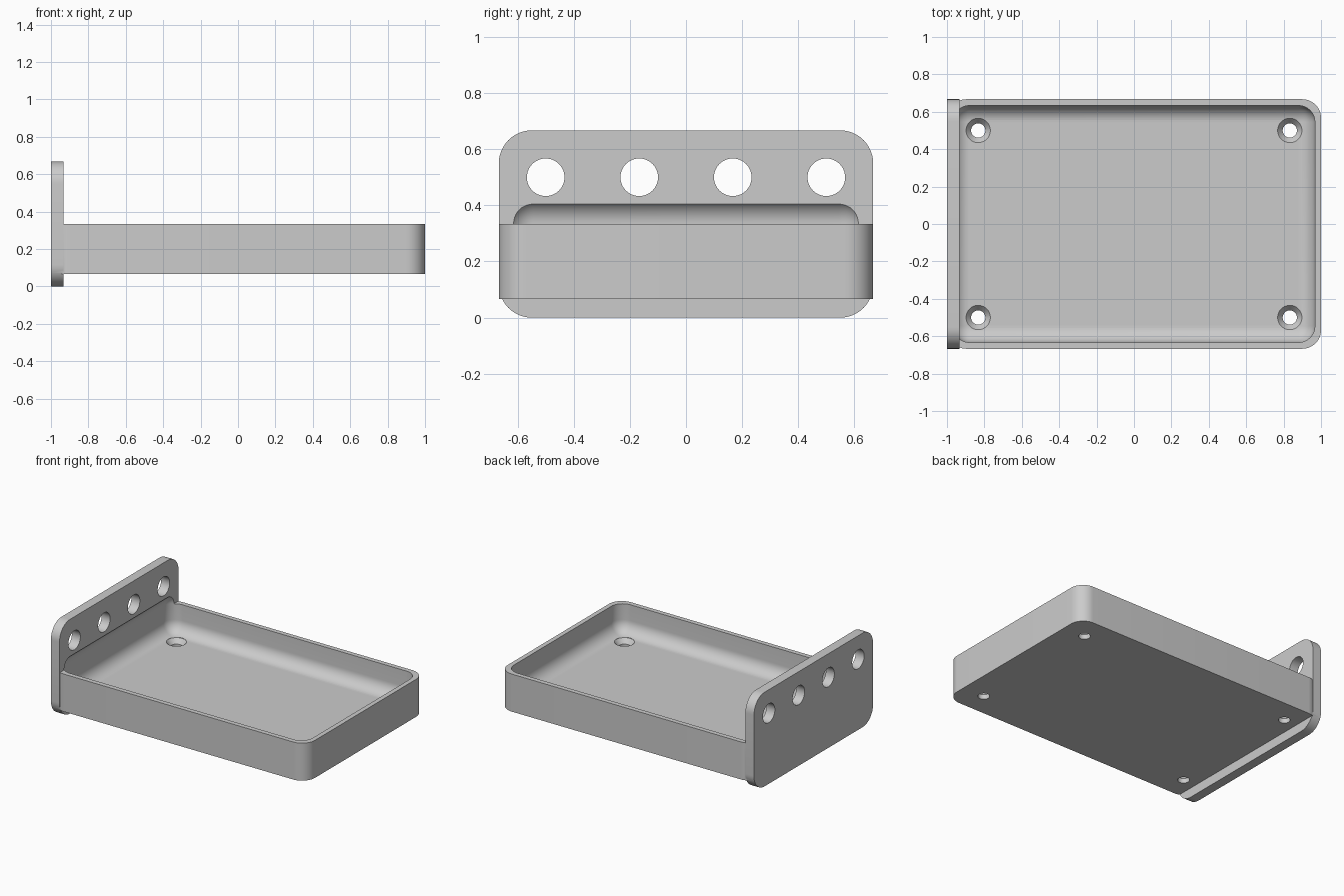
import bpy
import bmesh
from math import pi, cos, sin
from mathutils import Matrix

cube = bpy.data.objects.get("Cube")
if cube:
    bpy.data.objects.remove(cube, do_unlink=True)

grey = bpy.data.materials.new("plain grey")
grey.use_nodes = True
grey.diffuse_color = (0.6, 0.6, 0.6, 1)
grey.node_tree.nodes["Principled BSDF"].inputs["Base Color"].default_value = grey.diffuse_color


def make_object(name, bm):
    bmesh.ops.recalc_face_normals(bm, faces=bm.faces)
    mesh = bpy.data.meshes.new(name)
    bm.to_mesh(mesh)
    bm.free()
    mesh.materials.append(grey)
    obj = bpy.data.objects.new(name, mesh)
    bpy.context.collection.objects.link(obj)
    return obj


def rounded_box(name, low, high, radius, axis=None, segments=12):
    """Box with rounded edges: those along one axis, or all of them."""
    bm = bmesh.new()
    bmesh.ops.create_cube(bm, size=1)
    for v in bm.verts:
        for i in range(3):
            v.co[i] = high[i] if v.co[i] > 0 else low[i]
    edges = [e for e in bm.edges if axis is None
             or abs((e.verts[0].co - e.verts[1].co).normalized()[axis]) > 0.9]
    bmesh.ops.bevel(bm, geom=edges, offset=radius, segments=segments,
                    profile=0.5, affect='EDGES')
    return make_object(name, bm)


def turned(name, profile, matrix, sides=48):
    """Solid of revolution from (radius, height) pairs."""
    bm = bmesh.new()
    rings = [[bm.verts.new((r * cos(2 * pi * k / sides), r * sin(2 * pi * k / sides), z))
              for k in range(sides)] for r, z in profile]
    for a, b in zip(rings, rings[1:]):
        for k in range(sides):
            n = (k + 1) % sides
            bm.faces.new((a[k], a[n], b[n], b[k]))
    bm.faces.new(rings[0])
    bm.faces.new(rings[-1])
    bm.transform(matrix)
    return make_object(name, bm)


def combine(target, other, operation):
    mod = target.modifiers.new(operation.lower(), 'BOOLEAN')
    mod.operation, mod.solver, mod.object = operation, 'EXACT', other
    bpy.context.view_layer.objects.active = target
    bpy.ops.object.modifier_apply(modifier=mod.name)
    bpy.data.objects.remove(other, do_unlink=True)


# Tray body joined to the upright mounting plate
WIDTH = 0.667
FLOOR = 0.133
tray = rounded_box("tray_with_mounting_plate", (-0.997, -WIDTH, 0.067), (1, WIDTH, 0.333), 0.1, axis=2)
plate = rounded_box("mounting_plate", (-1, -WIDTH, 0), (-0.933, WIDTH, 0.667), 0.117, axis=0)
combine(tray, plate, 'UNION')

# Hollow with rounded edges, which also bites into the plate
hollow = rounded_box("hollow_cutter", (-0.967, -0.633, FLOOR), (0.967, 0.633, 0.423), 0.088)
combine(tray, hollow, 'DIFFERENCE')

# Countersunk holes in the floor
sink = [(0.038, 0.03), (0.038, FLOOR - 0.033), (0.065, FLOOR), (0.065, FLOOR + 0.04)]
for x in (-0.833, 0.833):
    for y in (-0.5, 0.5):
        combine(tray, turned("floor_hole_cutter", sink, Matrix.Translation((x, y, 0))), 'DIFFERENCE')

# Row of round holes through the plate
for i in range(4):
    place = Matrix.Translation((-0.967, -0.5 + i / 3, 0.5)) @ Matrix.Rotation(pi / 2, 4, 'Y')
    combine(tray, turned("plate_hole_cutter", [(0.067, -0.1), (0.067, 0.1)], place), 'DIFFERENCE')

bpy.ops.object.select_all(action='DESELECT')
tray.select_set(True)
bpy.context.view_layer.objects.active = tray
bpy.ops.object.shade_smooth_by_angle(angle=pi / 6)
